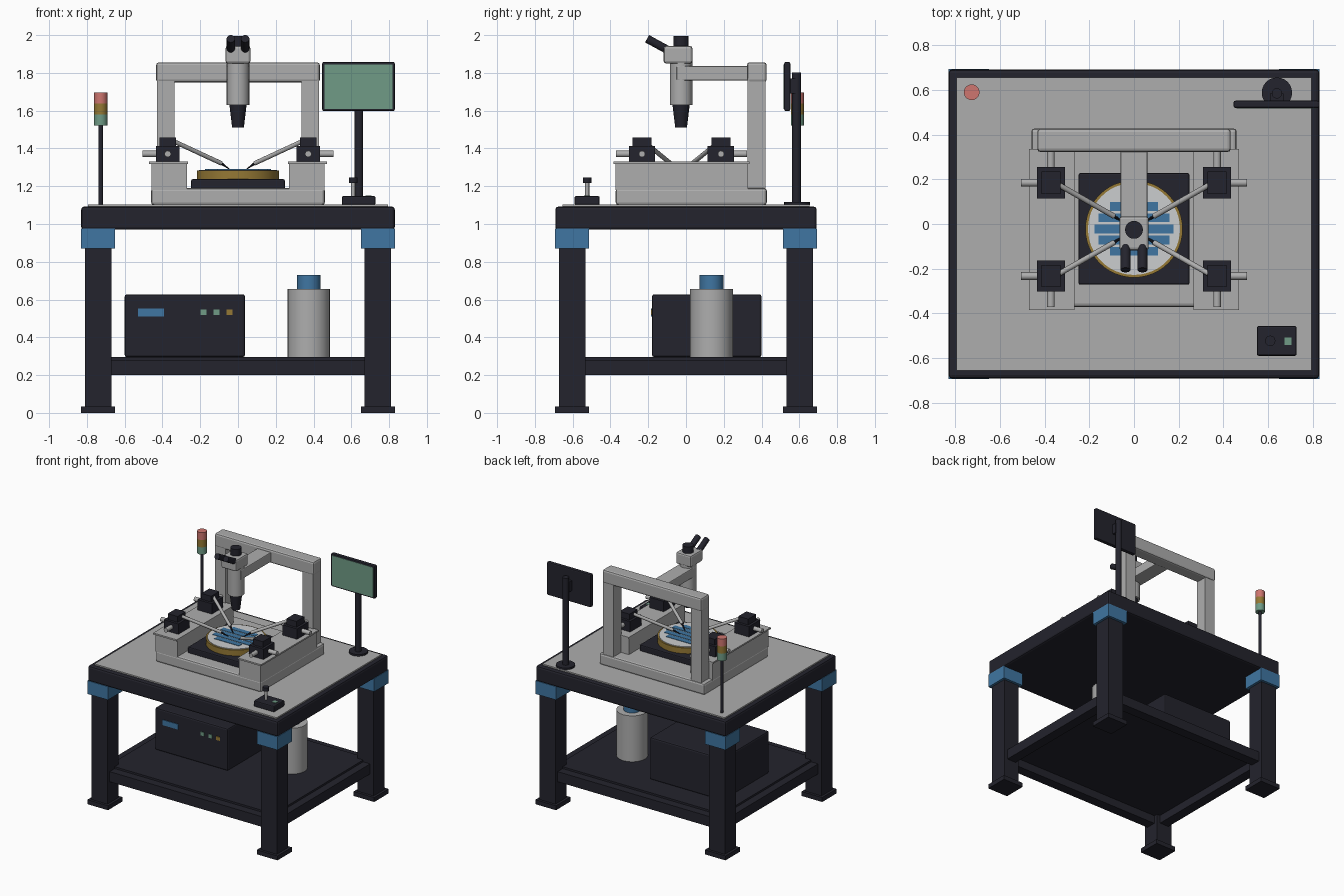
import bpy, math
from mathutils import Vector


def mat(name, r, g, b):
    m = bpy.data.materials.new(name)
    m.diffuse_color = (r, g, b, 1)
    return m


DARK = mat("dark_charcoal", 0.017, 0.017, 0.026)
GREY = mat("light_grey", 0.42, 0.42, 0.42)
WAFER = mat("pale_silver", 0.6, 0.61, 0.62)
BLUE = mat("blue", 0.05, 0.18, 0.36)
GOLD = mat("gold", 0.30, 0.19, 0.035)
GREEN = mat("soft_green", 0.16, 0.33, 0.24)
RED = mat("soft_red", 0.62, 0.18, 0.16)


def box(name, x, y, z, m, bevel=0.0):
    """Box from (min, max) ranges on each axis, optionally with rounded edges."""
    v = [(a, b, c) for a in x for b in y for c in z]
    f = [(0, 1, 3, 2), (4, 6, 7, 5), (0, 4, 5, 1), (2, 3, 7, 6), (0, 2, 6, 4), (1, 5, 7, 3)]
    me = bpy.data.meshes.new(name)
    me.from_pydata(v, [], f)
    me.materials.append(m)
    o = bpy.data.objects.new(name, me)
    bpy.context.collection.objects.link(o)
    if bevel:
        b = o.modifiers.new("rounding", 'BEVEL')
        b.width, b.segments = bevel, 2
    return o


def cbox(name, cx, cy, sx, sy, z, m, bevel=0.0):
    return box(name, (cx - sx / 2, cx + sx / 2), (cy - sy / 2, cy + sy / 2), z, m, bevel)


def rod(name, p, q, r1, m, r2=None, n=24):
    """Cylinder or cone between two points."""
    p, q = Vector(p), Vector(q)
    bpy.ops.mesh.primitive_cone_add(vertices=n, radius1=r1, radius2=r1 if r2 is None else r2,
                                    depth=(q - p).length, location=(p + q) / 2)
    o = bpy.context.object
    o.name = name
    o.rotation_euler = (q - p).to_track_quat('Z', 'Y').to_euler()
    o.data.materials.append(m)
    bpy.ops.object.shade_smooth_by_angle(angle=math.radians(35))
    return o


def post(name, x, y, z0, z1, r, m, r2=None, n=24):
    return rod(name, (x, y, z0), (x, y, z1), r, m, r2, n)


# Table: legs, feet, isolators, top
for sx in (-1, 1):
    for sy in (-1, 1):
        x, y = sx * 0.74, sy * 0.603
        cbox("foot", x, y, 0.18, 0.18, (0, 0.035), DARK)
        cbox("leg", x, y, 0.14, 0.14, (0.02, 0.88), DARK)
        cbox("isolator", x, y, 0.18, 0.18, (0.87, 0.975), BLUE)
box("table_slab", (-0.83, 0.83), (-0.692, 0.692), (0.97, 1.092), DARK, 0.015)
box("table_sheet", (-0.795, 0.795), (-0.655, 0.655), (1.08, 1.102), GREY)

# Lower shelf with rails between the legs
for s in (-1, 1):
    cbox("long_rail", 0, s * 0.603, 1.36, 0.08, (0.20, 0.28), DARK)
    cbox("side_rail", s * 0.74, 0, 0.08, 1.08, (0.20, 0.28), DARK)
cbox("shelf", 0, 0, 1.44, 1.16, (0.265, 0.295), DARK)

# Controller on the shelf
box("controller", (-0.60, 0.037), (-0.18, 0.40), (0.295, 0.628), DARK, 0.012)
box("controller_display", (-0.53, -0.393), (-0.185, -0.175), (0.51, 0.552), BLUE)
for x, m in ((-0.182, GREEN), (-0.114, GREEN), (-0.045, GOLD)):
    cbox("controller_light", x, -0.18, 0.032, 0.01, (0.518, 0.547), m)

# Vacuum canister
post("canister", 0.375, 0.135, 0.295, 0.657, 0.113, GREY)
post("canister_cap", 0.375, 0.135, 0.65, 0.73, 0.063, BLUE)

# Station base and side risers
box("station_base", (-0.46, 0.46), (-0.372, 0.428), (1.10, 1.19), GREY, 0.015)
for s in (-1, 1):
    cbox("riser", s * 0.364, -0.022, 0.19, 0.70, (1.18, 1.322), GREY)
    cbox("riser_plate", s * 0.368, -0.025, 0.205, 0.72, (1.318, 1.33), GREY)
    cbox("bridge_column", s * 0.383, 0.373, 0.092, 0.095, (1.18, 1.77), GREY)

# Bridge beam and microscope arm
box("bridge_beam", (-0.433, 0.433), (0.323, 0.427), (1.75, 1.856), GREY, 0.014)
box("microscope_arm", (-0.06, 0.06), (-0.05, 0.34), (1.76, 1.836), GREY, 0.006)

# Microscope
CY = -0.026
post("microscope_body", 0, CY, 1.63, 1.86, 0.06, GREY)
post("objective", 0, CY, 1.51, 1.635, 0.031, DARK, 0.046)
box("microscope_head", (-0.066, 0.066), (-0.118, 0.034), (1.85, 1.942), GREY, 0.012)
post("camera_cap", 0, CY, 1.935, 1.995, 0.04, DARK)
for s in (-1, 1):
    rod("eyepiece", (s * 0.038, -0.08, 1.912), (s * 0.038, -0.206, 1.981), 0.022, DARK)

# Chuck with wafer and rows of dies
cbox("chuck_stage", 0, -0.022, 0.496, 0.50, (1.185, 1.237), DARK, 0.008)
post("chuck", 0, -0.022, 1.23, 1.282, 0.218, GOLD, n=48)
post("wafer", 0, -0.022, 1.275, 1.287, 0.206, WAFER, n=48)
for k, w in zip(range(-2, 3), (0.216, 0.32, 0.352, 0.32, 0.216)):
    cbox("die_row", 0, -0.022 + k * 0.05, w, 0.04, (1.284, 1.29), BLUE)

# Four probe manipulators
for sx in (-1, 1):
    for sy in (-1, 1):
        x, y = sx * 0.372, -0.024 + sy * 0.209
        cbox("probe_block", x, y, 0.126, 0.14, (1.33, 1.412), DARK)
        cbox("probe_head", x, y, 0.086, 0.10, (1.405, 1.458), DARK)
        rod("probe_knob_side", (x, y, 1.371), (sx * 0.505, y, 1.371), 0.017, GREY, n=16)
        rod("probe_knob_end", (x, y, 1.371), (x, y + sy * 0.138, 1.371), 0.017, GREY, n=16)
        # the front face of the rear blocks and rear face of the front ones carry no knob
        elbow = (sx * 0.09, y - sy * 0.150, 1.322)
        rod("probe_arm", (sx * 0.345, y - sy * 0.005, 1.44), elbow, 0.012, GREY, n=12)
        rod("probe_needle", elbow, (sx * 0.046, y - sy * 0.178, 1.291), 0.008, DARK, 0.002, 10)

# Monitor on a pole
post("monitor_base", 0.64, 0.588, 1.10, 1.116, 0.068, DARK)
post("monitor_pole", 0.64, 0.585, 1.11, 1.802, 0.023, DARK)
cbox("monitor_bracket", 0.64, 0.56, 0.06, 0.05, (1.69, 1.77), DARK)
box("monitor", (0.446, 0.83), (0.52, 0.552), (1.598, 1.858), DARK, 0.008)
box("monitor_screen", (0.459, 0.817), (0.517, 0.525), (1.61, 1.845), GREEN)

# Signal tower
post("tower_pole", -0.727, 0.59, 1.10, 1.53, 0.012, DARK)
for i, m in enumerate((GREEN, GOLD, RED)):
    post("tower_light", -0.727, 0.59, 1.522 + i * 0.058, 1.58 + i * 0.058, 0.035, m)

# Joystick box
box("joystick_box", (0.55, 0.728), (-0.59, -0.457), (1.10, 1.148), DARK, 0.008)
post("joystick_stick", 0.61, -0.523, 1.14, 1.225, 0.011, GREY, n=16)
post("joystick_knob", 0.61, -0.523, 1.218, 1.247, 0.023, DARK)
cbox("joystick_button", 0.69, -0.525, 0.032, 0.032, (1.144, 1.152), GREEN)
